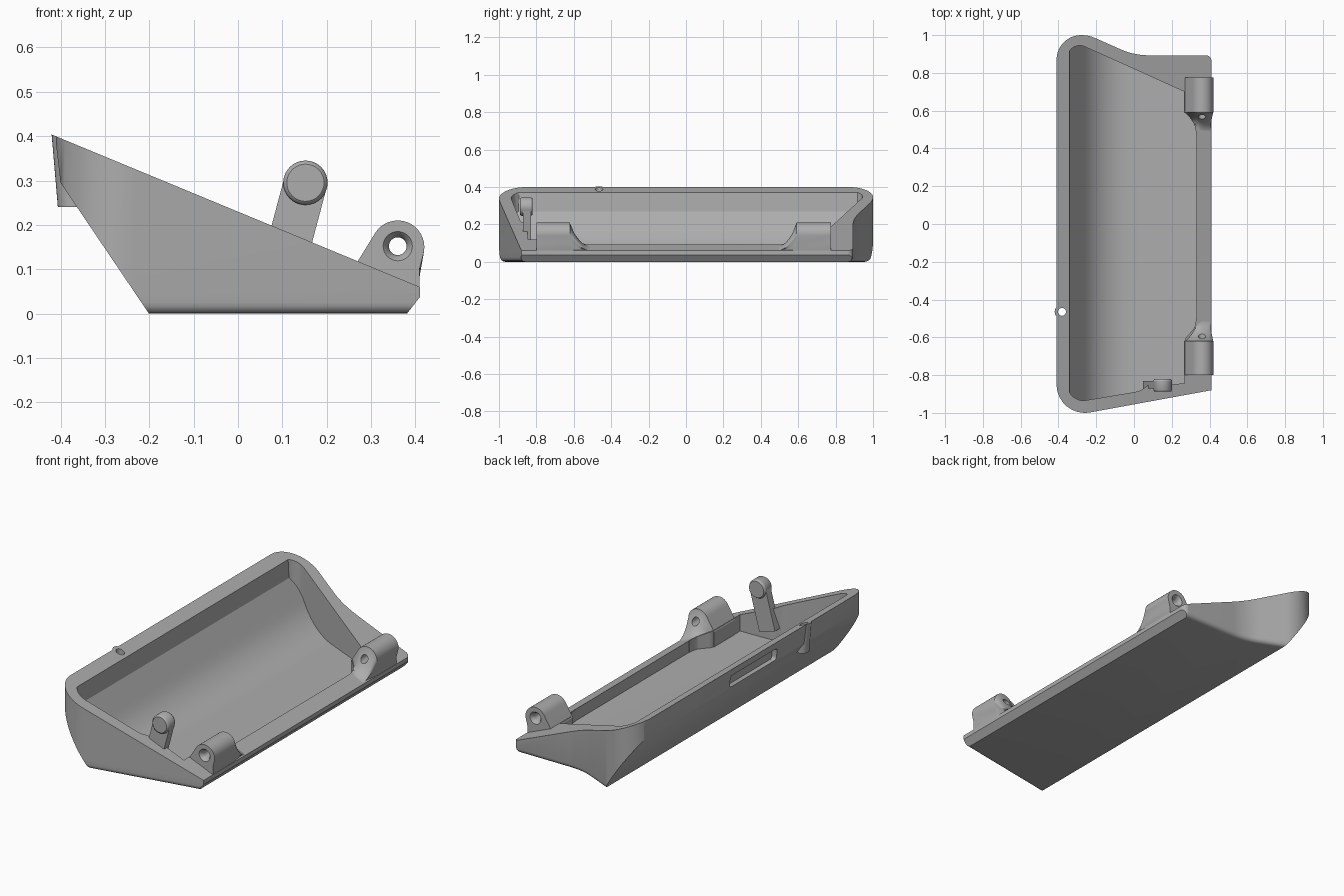
import bpy, bmesh, math
from mathutils import Vector

if "Cube" in bpy.data.objects:
    bpy.data.objects.remove(bpy.data.objects["Cube"], do_unlink=True)

grey = bpy.data.materials.new("plain grey")
grey.use_nodes = True
GREY = (0.42, 0.42, 0.42, 1)
grey.diffuse_color = GREY
grey.node_tree.nodes["Principled BSDF"].inputs["Base Color"].default_value = GREY


def rounded(corners, steps=10):
    """Polygon with circular corners; each corner is (u, v, trim length)."""
    out = []
    for i, (u, v, trim) in enumerate(corners):
        p = Vector((u, v))
        if not trim:
            out.append(p)
            continue
        a = (Vector(corners[i - 1][:2]) - p).normalized()
        b = (Vector(corners[(i + 1) % len(corners)][:2]) - p).normalized()
        w = math.sin(a.angle(b) / 2)
        for k in range(steps + 1):
            t = k / steps
            c0, c1, c2 = (1 - t) ** 2, 2 * w * t * (1 - t), t * t
            out.append(((p + a * trim) * c0 + p * c1 + (p + b * trim) * c2) / (c0 + c1 + c2))
    return out


def loft(name, rings, bottom_bevel=0):
    """Closed skin over matching rings of 3D points."""
    bm = bmesh.new()
    vr = [[bm.verts.new(p) for p in ring] for ring in rings]
    n = len(vr[0])
    for a, b in zip(vr, vr[1:]):
        for i in range(n):
            j = (i + 1) % n
            bm.faces.new((a[i], a[j], b[j], b[i]))
    first = bm.faces.new(vr[0])
    bm.faces.new(vr[-1])
    bmesh.ops.recalc_face_normals(bm, faces=bm.faces)
    if bottom_bevel:
        bmesh.ops.bevel(bm, geom=list(first.edges), offset=bottom_bevel,
                        segments=4, profile=0.5, affect='EDGES')
    mesh = bpy.data.meshes.new(name)
    bm.to_mesh(mesh)
    bm.free()
    mesh.materials.append(grey)
    ob = bpy.data.objects.new(name, mesh)
    bpy.context.collection.objects.link(ob)
    return ob


def plan_prism(name, pts, z0, z1, bevel=0):
    return loft(name, [[(u, v, z) for u, v in pts] for z in (z0, z1)], bevel)


def side_prism(name, pts, y0, y1):
    return loft(name, [[(u, y, v) for u, v in pts] for y in (y0, y1)])


def circle(cx, cy, r, n=32):
    return [(cx + r * math.cos(math.tau * i / n), cy + r * math.sin(math.tau * i / n))
            for i in range(n)]


def boolean(ob, tool, mode, keep=False):
    m = ob.modifiers.new("cut", 'BOOLEAN')
    m.operation, m.object, m.solver = mode, tool, 'EXACT'
    bpy.context.view_layer.objects.active = ob
    bpy.ops.object.modifier_apply(modifier=m.name)
    if not keep:
        bpy.data.objects.remove(tool, do_unlink=True)


def rim_z(x):
    return 0.06 + (0.41 - x) * 0.414


# Outer body: plan outline trimmed by the wedge-shaped side profile
outline = rounded([(-0.41, 1.0, 0.13), (-0.24, 1.0, 0.04), (0.0, 0.893, 0.08),
                   (0.41, 0.893, 0.03), (0.41, -0.88, 0), (-0.41, -1.03, 0.18)])
tray = plan_prism("tray", outline, 0, 0.6, 0.025)
wedge = [(-0.412, rim_z(-0.412)), (-0.4, 0.295), (-0.2, -0.001), (0.38, -0.001),
         (0.412, 0.04), (0.412, rim_z(0.412))]
boolean(tray, side_prism("wedge", wedge, -1.2, 1.2), 'INTERSECT')

# Latch tab on the tall wall
tab = loft("latch_tab", [[(x + 0.014, y, 0.24) for x, y in circle(-0.384, -0.465, 0.036)],
                         [(x, y, rim_z(x)) for x, y in circle(-0.384, -0.465, 0.036)]])
boolean(tray, tab, 'UNION')

# Cavity with a curved floor and slanted end wall
inner = rounded([(-0.352, 0.98, 0.1), (0.267, 0.70, 0), (0.267, 0.59, 0.02), (0.33, 0.53, 0.03),
                 (0.33, -0.54, 0.03), (0.267, -0.61, 0.02), (0.267, -0.845, 0),
                 (0.08, -0.85, 0.02), (0.03, -0.885, 0.02), (-0.352, -0.95, 0.1)])
cavity = plan_prism("cavity", inner, 0.01, 0.8)
floor = rounded([(-0.35, 0.7, 0), (-0.338, 0.27, 0), (-0.175, 0.03, 0.15),
                 (0.5, 0.03, 0), (0.5, 0.7, 0)])
boolean(cavity, side_prism("floor", floor, -1.1, 1.1), 'INTERSECT')
boolean(tray, cavity, 'DIFFERENCE')

# Finger slot and latch hole in the tall wall
slot = rounded([(-0.2, 0.3, 0.015), (0.2, 0.3, 0.015), (0.2, 0.365, 0.015), (-0.2, 0.365, 0.015)], 4)
boolean(tray, loft("slot", [[(x, y, z) for y, z in slot] for x in (-0.5, -0.375)]), 'DIFFERENCE')
boolean(tray, plan_prism("latch_hole", circle(-0.381, -0.465, 0.021), 0.1, 0.6), 'DIFFERENCE')

# Hinge lugs, each flaring down into the low rim
lug = [(0.265, 0.02), (0.265, 0.11)]
for k in range(17):
    a = math.radians(150 - 10 * k)
    lug.append((0.36 + 0.06 * math.cos(a), 0.15 + 0.06 * math.sin(a)))
lug += [(0.409, 0.1), (0.409, 0.06), (0.39, 0.02)]


def flare(x, z, f):
    bx = 0.328 + (x - 0.265) * 0.5
    return bx + (x - bx) * f, min(z, rim_z(bx) - 0.002) * (1 - f) + z * f


objects = [tray]
for name, y_out, y_in, y_end in (("front_hinge_lug", -0.80, -0.62, -0.50),
                                 ("back_hinge_lug", 0.775, 0.59, 0.48)):
    rings = [[(x, y, z) for x, z in lug] for y in (y_out, y_in)]
    for k in range(9):
        t = k / 8
        y = y_in + (y_end - y_in) * (t + 0.01)
        rings.append([(p[0], y, p[1]) for p in (flare(x, z, 0.94 * (1 - t) ** 2.2) for x, z in lug)])
    ob = loft(name, rings)
    s = 1 if y_out > 0 else -1
    pin = [(0.1, 0.035), (0, 0.033), (-0.01, 0.024), (-0.025, 0.02), (-0.4, 0.02)]
    boolean(ob, loft("pin_hole", [[(x, y_out + s * d, z) for x, z in circle(0.36, 0.152, r)]
                                  for d, r in pin]), 'DIFFERENCE')
    objects.append(ob)

# Leaning catch arm with a round knob at the top
top, foot = Vector((0.152, 0.295)), Vector((0.095, 0.08))
axis = (top - foot).normalized()
across = Vector((axis.y, -axis.x)) * 0.049
arm = [foot - across, foot + across]
for k in range(17):
    a = math.pi * k / 16
    arm.append(top + across * math.cos(a) + axis * 0.049 * math.sin(a))
objects.append(side_prism("catch_arm", arm, -0.872, -0.83))
knob = [(-0.888, 0.042), (-0.885, 0.046), (-0.878, 0.05), (-0.83, 0.05), (-0.82, 0.044)]
objects.append(loft("catch_knob", [[(x, y, z) for x, z in circle(top.x, top.y, r)]
                                   for y, r in knob]))

# Smooth the curved faces, keep the edges crisp
bpy.ops.object.select_all(action='DESELECT')
for ob in objects:
    ob.select_set(True)
bpy.context.view_layer.objects.active = tray
bpy.ops.object.shade_smooth_by_angle(angle=math.radians(30))
